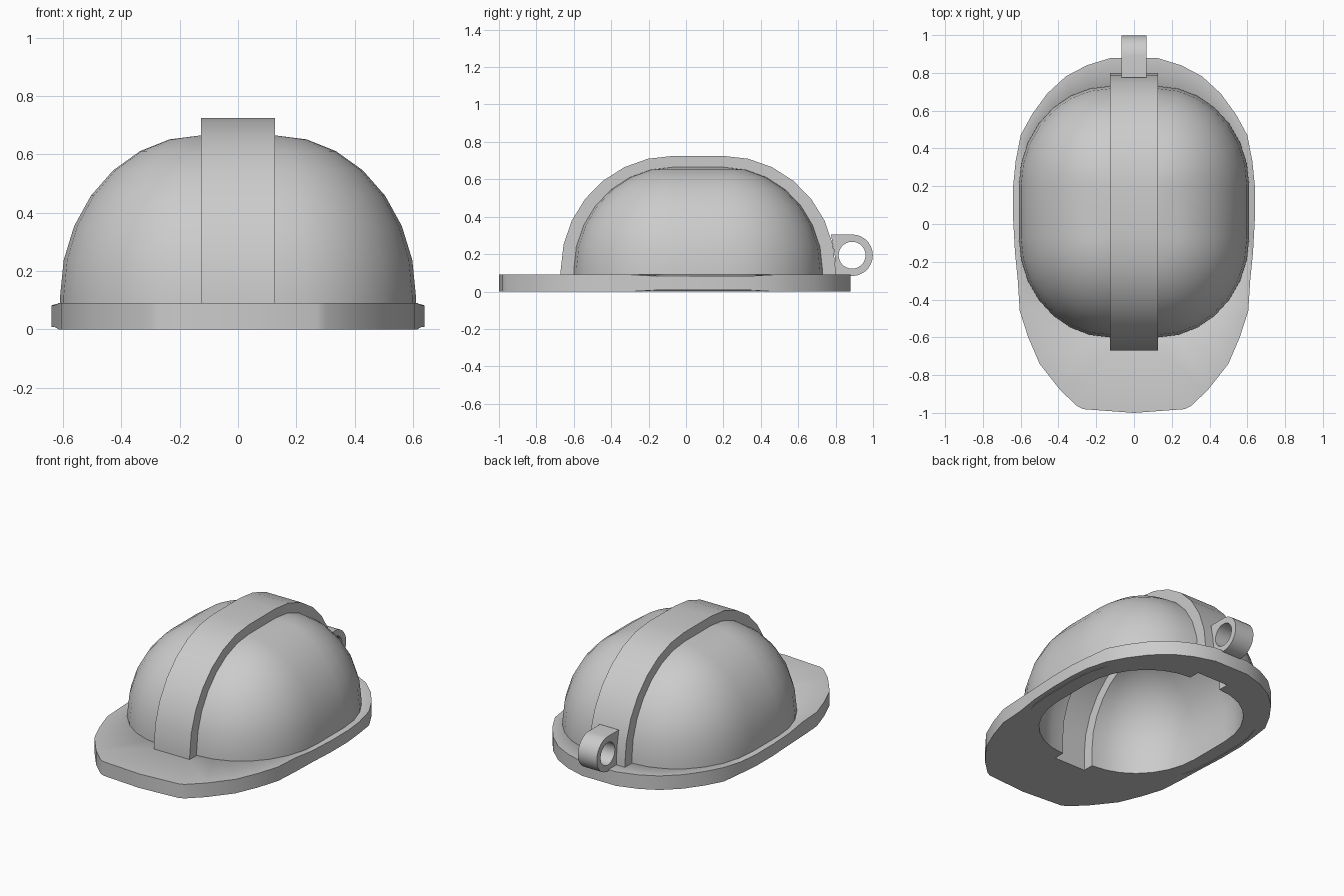
import bpy, bmesh
from math import sin, cos, pi, radians

if "Cube" in bpy.data.objects:
    bpy.data.objects.remove(bpy.data.objects["Cube"])

W, W_IN = 0.127, 0.11       # half widths of the crest outside and inside
BACK, FRONT = 0.20, -0.07   # ends of the straight middle section
Z0 = 0.115                  # height where the dome starts to curve
N = 7                       # steps per quarter turn
T = 0.09                    # wall thickness


def finish(name, bm, angle=30, flip=False):
    bmesh.ops.remove_doubles(bm, verts=bm.verts, dist=1e-5)
    bmesh.ops.dissolve_degenerate(bm, edges=bm.edges, dist=1e-5)
    bmesh.ops.recalc_face_normals(bm, faces=bm.faces)
    if flip:
        bmesh.ops.reverse_faces(bm, faces=bm.faces)
    me = bpy.data.meshes.new(name)
    bm.to_mesh(me)
    bm.free()
    ob = bpy.data.objects.new(name, me)
    bpy.context.collection.objects.link(ob)
    bpy.ops.object.select_all(action='DESELECT')
    ob.select_set(True)
    bpy.context.view_layer.objects.active = ob
    bpy.ops.object.shade_smooth_by_angle(angle=radians(angle))


def strip(bm, a, b):
    """Quads between two equally long rows of points."""
    va, vb = [bm.verts.new(p) for p in a], [bm.verts.new(p) for p in b]
    for i in range(len(a) - 1):
        bm.faces.new((va[i], va[i + 1], vb[i + 1], vb[i]))


def slab(name, outer, holes, place, angle=30):
    """Plate with a hole in each side; place(point, side) gives 3D positions."""
    bm = bmesh.new()
    for side in (0, 1):
        edges = []
        for loop in (outer, holes[side]):
            vs = [bm.verts.new(place(p, side)) for p in loop]
            edges += [bm.edges.new((vs[i - 1], vs[i])) for i in range(len(vs))]
        bmesh.ops.triangle_fill(bm, edges=edges, use_beauty=True)
    for lo, hi in ((outer, outer), holes):
        strip(bm, [place(p, 0) for p in lo + lo[:1]],
              [place(p, 1) for p in hi + hi[:1]])
    finish(name, bm, angle)


# Shell pieces: rounded dome halves and the crest arch, t = inward offset
def dome_row(lat, z, s, t):
    w = W_IN if t else W
    row = []
    for cy, d in ((BACK, 1), (FRONT, -1)):
        for j in range(N + 1):
            a = pi / 2 * (j if d > 0 else N - j) / N
            row.append((s * (w + (0.61 - t - w) * cos(lat) * sin(a)),
                        cy + d * (0.53 - t) * cos(lat) * cos(a), z))
    return row


def arch(x, ry, rz):
    pts = [(x, BACK + ry, 0)]
    for cy, d in ((BACK, 1), (FRONT, -1)):
        for j in range(N + 1):
            a = pi / 2 * (j if d > 0 else N - j) / N
            pts.append((x, cy + d * ry * cos(a), Z0 + rz * sin(a)))
    return pts + [(x, FRONT - ry, 0)]


def shell(name, t):
    bm = bmesh.new()
    for s in (1, -1):
        rows = [dome_row(0, 0, s, t)]
        for i in range(N + 1):
            a = pi / 2 * i / N
            rows.append(dome_row(a, Z0 + (0.55 - t) * sin(a), s, t))
        for a, b in zip(rows, rows[1:]):
            strip(bm, a, b)
    w = W_IN if t else W
    strip(bm, arch(-w, 0.6 - t, 0.61 - t), arch(w, 0.6 - t, 0.61 - t))
    for x in (-w, w):
        strip(bm, arch(x, 0.53 - t, 0.55 - t), arch(x, 0.6 - t, 0.61 - t))
    finish(name, bm, flip=bool(t))


def plan(t):
    """Outline of the shell seen from above, crest included."""
    w = W_IN if t else W
    side = [(w, BACK + 0.6 - t)] + [p[:2] for p in dome_row(0, 0, 1, t)]
    side.append((w, FRONT - 0.6 + t))
    return side + [(-x, y) for x, y in reversed(side)]


shell("outer_shell", 0)
shell("inner_shell", T)

# Brim with peak; the opening is wide on top and narrow below
half = [(0.12, .88), (.25, .84), (.36, .782), (.46, .69), (.54, .58), (.60, .47),
        (.627, .33), (.64, .2), (.64, .03), (.63, -.15), (.615, -.3), (.605, -.46),
        (.56, -.6), (.5, -.74), (.39, -.88), (.30, -.965), (.27, -.98)]
outline = half + [(0, -1)] + [(-x, y) for x, y in reversed(half)]


def brim_place(p, top):
    inset = 0.008 if abs(p[0]) > 0.62 else 0
    return (p[0], p[1], 0.09 - inset if top else inset)


slab("brim", outline, (plan(T), plan(0)), brim_place, 50)

# Rear eyelet
CY, CZ = 0.888, 0.194
outline = [(0.80, 0.083), (0.795, 0.2), (0.775, 0.304)]
outline += [(CY + 0.111 * cos(a), CZ + 0.111 * sin(a))
            for a in (pi / 2 - pi * i / 14 for i in range(15))]
hole = [(CY + 0.072 * cos(a), CZ + 0.072 * sin(a))
        for a in (2 * pi * i / 28 for i in range(28))]
slab("rear_eyelet", outline, (hole, hole),
     lambda p, k: (0.067 if k else -0.067, p[0], p[1]))
